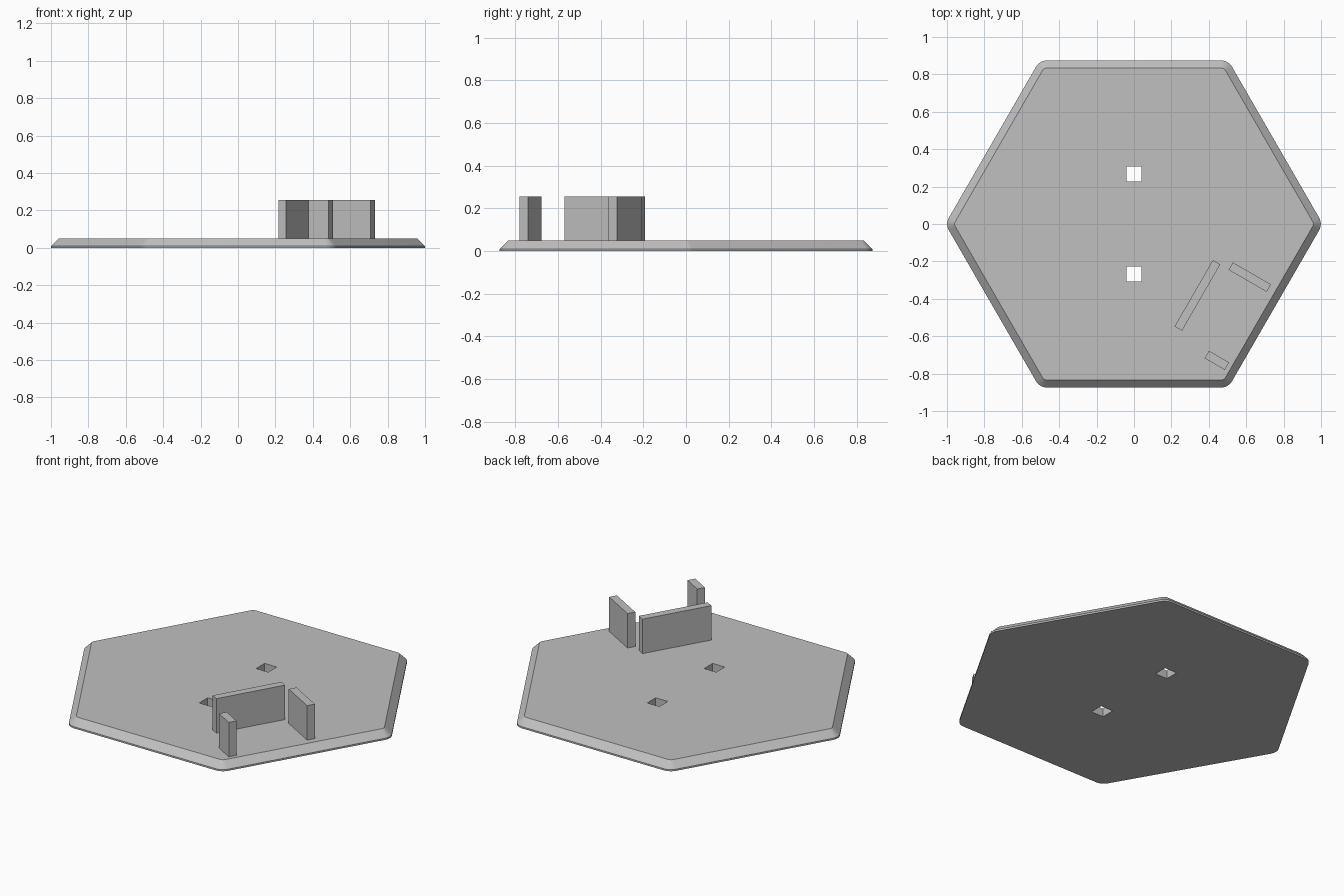
import bpy, bmesh, math

if "Cube" in bpy.data.objects:
    bpy.data.objects.remove(bpy.data.objects["Cube"], do_unlink=True)

# Single grey material
grey = bpy.data.materials.new("plain grey")
grey.use_nodes = True
colour = (0.53, 0.53, 0.53, 1)
grey.diffuse_color = colour
grey.node_tree.nodes["Principled BSDF"].inputs["Base Color"].default_value = colour

APOTHEM, CORNER = 0.874, 0.067
PLATE_TOP, WALL_TOP = 0.05, 0.255


def make_object(name, bm):
    bmesh.ops.recalc_face_normals(bm, faces=bm.faces)
    mesh = bpy.data.meshes.new(name)
    bm.to_mesh(mesh)
    bm.free()
    mesh.materials.append(grey)
    obj = bpy.data.objects.new(name, mesh)
    bpy.context.collection.objects.link(obj)
    return obj


def make_box(name, x, y, length, width, bottom, top, angle=0):
    bm = bmesh.new()
    bmesh.ops.create_cube(bm, size=1)
    bmesh.ops.scale(bm, vec=(length, width, top - bottom), verts=bm.verts)
    obj = make_object(name, bm)
    obj.location = (x, y, (bottom + top) / 2)
    obj.rotation_euler.z = math.radians(angle)
    return obj


def hexagon_ring(bm, inset, z, steps=8):
    """Rounded hexagon outline, moved inward by inset."""
    centre = (APOTHEM - CORNER) / math.cos(math.pi / 6)
    radius = CORNER - inset
    ring = []
    for corner in range(6):
        a = corner * math.pi / 3
        for i in range(steps + 1):
            t = a + (i / steps - 0.5) * math.pi / 3
            ring.append(bm.verts.new((centre * math.cos(a) + radius * math.cos(t),
                                      centre * math.sin(a) + radius * math.sin(t), z)))
    return ring


# Hexagonal base with a thin straight rim and a chamfered upper edge
bm = bmesh.new()
rings = [hexagon_ring(bm, inset, z)
         for inset, z in ((0, 0), (0, 0.01), (0.04, PLATE_TOP))]
for low, high in zip(rings, rings[1:]):
    for i in range(len(low)):
        j = (i + 1) % len(low)
        bm.faces.new((low[i], low[j], high[j], high[i]))
bm.faces.new(rings[0])
bm.faces.new(rings[-1])
base = make_object("hexagonal_base", bm)

# Two square through-holes
for side in (1, -1):
    cutter = make_box("hole_cutter", 0, side * 0.268, 0.08, 0.08, -0.1, 0.2)
    cutter.hide_render = True
    hole = base.modifiers.new("hole", 'BOOLEAN')
    hole.operation = 'DIFFERENCE'
    hole.solver = 'EXACT'
    hole.object = cutter
    bpy.context.view_layer.objects.active = base
    bpy.ops.object.modifier_apply(modifier=hole.name)
    bpy.data.objects.remove(cutter, do_unlink=True)

bpy.ops.object.select_all(action='DESELECT')
base.select_set(True)
bpy.context.view_layer.objects.active = base
bpy.ops.object.shade_smooth_by_angle(angle=math.radians(25))

# Three upright walls around one corner area
for name, x, y, length, angle in (("long_wall", 0.339, -0.382, 0.409, 60),
                                  ("side_wall", 0.619, -0.284, 0.235, -30),
                                  ("short_wall", 0.443, -0.729, 0.124, -30)):
    make_box(name, x, y, length, 0.046, PLATE_TOP, WALL_TOP, angle)
